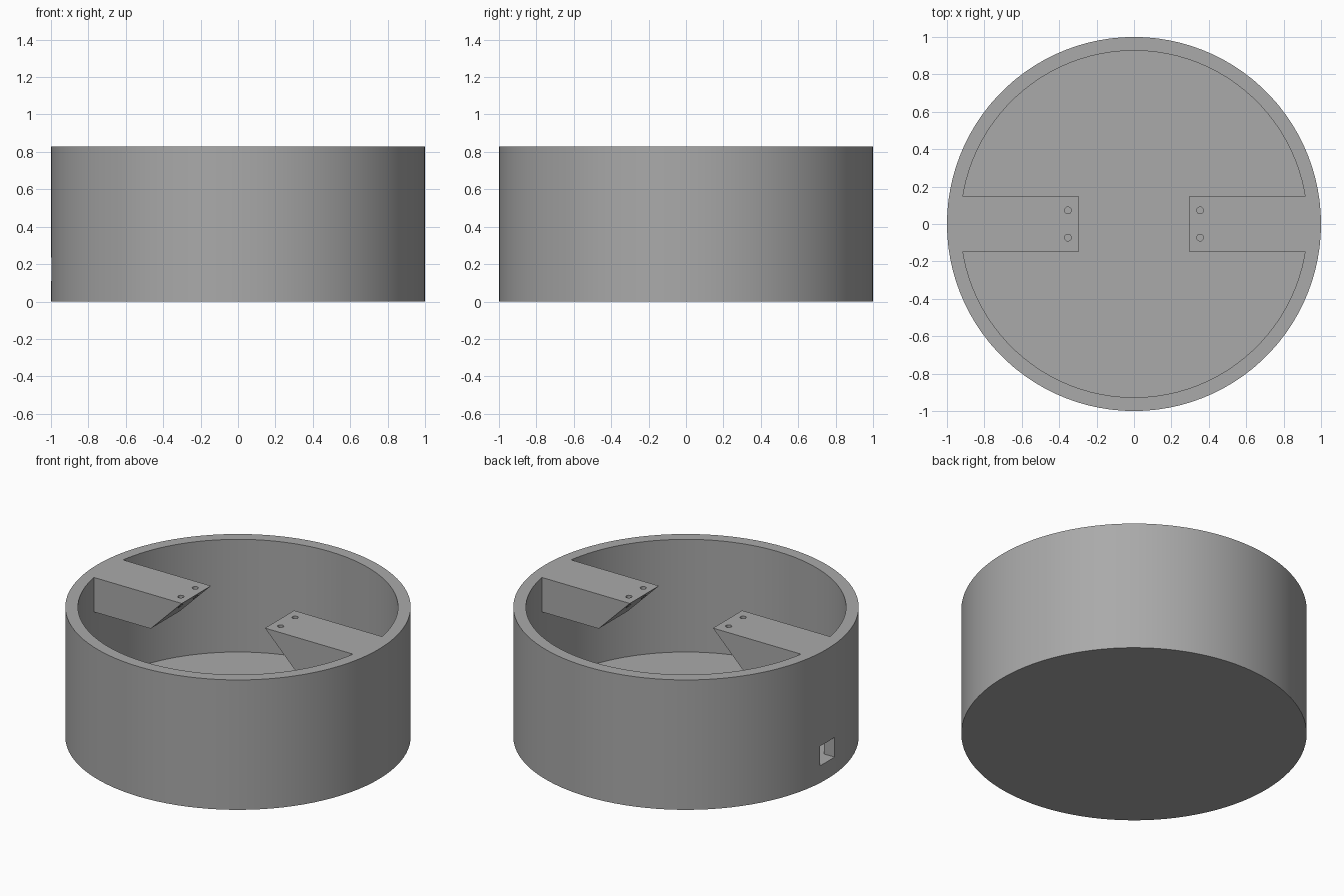
import bpy, bmesh
from mathutils import Matrix

cube = bpy.data.objects.get("Cube")
if cube:
    bpy.data.objects.remove(cube, do_unlink=True)

HEIGHT, FLOOR, INNER = 0.83, 0.11, 0.927
SIDES = 100

grey = bpy.data.materials.new("plain grey")
grey.use_nodes = True
colour = (0.4, 0.4, 0.4, 1)
grey.diffuse_color = colour
grey.node_tree.nodes["Principled BSDF"].inputs["Base Color"].default_value = colour


def make_object(name, bm):
    bmesh.ops.recalc_face_normals(bm, faces=bm.faces)
    mesh = bpy.data.meshes.new(name)
    bm.to_mesh(mesh)
    bm.free()
    mesh.materials.append(grey)
    obj = bpy.data.objects.new(name, mesh)
    bpy.context.collection.objects.link(obj)
    return obj


def cylinder(name, radius, bottom, top, sides, x=0, y=0):
    bm = bmesh.new()
    bmesh.ops.create_cone(bm, cap_ends=True, segments=sides, radius1=radius,
                          radius2=radius, depth=top - bottom,
                          matrix=Matrix.Translation((x, y, (top + bottom) / 2)))
    return make_object(name, bm)


def prism(name, profile, half_width):
    """Extrude an x-z profile symmetrically along y."""
    bm = bmesh.new()
    face = bm.faces.new([bm.verts.new((x, -half_width, z)) for x, z in profile])
    new = bmesh.ops.extrude_face_region(bm, geom=[face])["geom"]
    bmesh.ops.translate(bm, vec=(0, 2 * half_width, 0),
                        verts=[v for v in new if isinstance(v, bmesh.types.BMVert)])
    return make_object(name, bm)


def combine(target, tool, operation):
    mod = target.modifiers.new(operation.lower(), "BOOLEAN")
    mod.operation, mod.solver, mod.object = operation, "EXACT", tool
    bpy.context.view_layer.objects.active = target
    bpy.ops.object.modifier_apply(modifier=mod.name)
    bpy.data.objects.remove(tool, do_unlink=True)


# Round open housing
housing = cylinder("round_housing", 1, 0, HEIGHT, SIDES)
combine(housing, cylinder("cavity", INNER, FLOOR, HEIGHT + 0.2, SIDES), "DIFFERENCE")

# Two mounting brackets with sloped undersides and screw holes
for side in (-1, 1):
    outline = [(0.294, HEIGHT), (0.96, HEIGHT), (0.96, 0.61), (0.514, 0.61)]
    bracket = prism("bracket", [(side * x, z) for x, z in outline], 0.147)
    combine(housing, bracket, "UNION")
    for y in (-0.073, 0.073):
        hole = cylinder("screw_hole", 0.018, 0.5, HEIGHT + 0.1, 24, side * 0.353, y)
        combine(housing, hole, "DIFFERENCE")

# Cable opening through the right-hand wall, level with the floor
opening = [(-1.1, FLOOR), (-0.85, FLOOR), (-0.85, 0.235), (-1.1, 0.235)]
combine(housing, prism("cable_opening", opening, 0.0735), "DIFFERENCE")

# Smooth round walls with crisp edges
bpy.ops.object.select_all(action="DESELECT")
housing.select_set(True)
bpy.context.view_layer.objects.active = housing
bpy.ops.object.shade_smooth_by_angle(angle=0.52)
